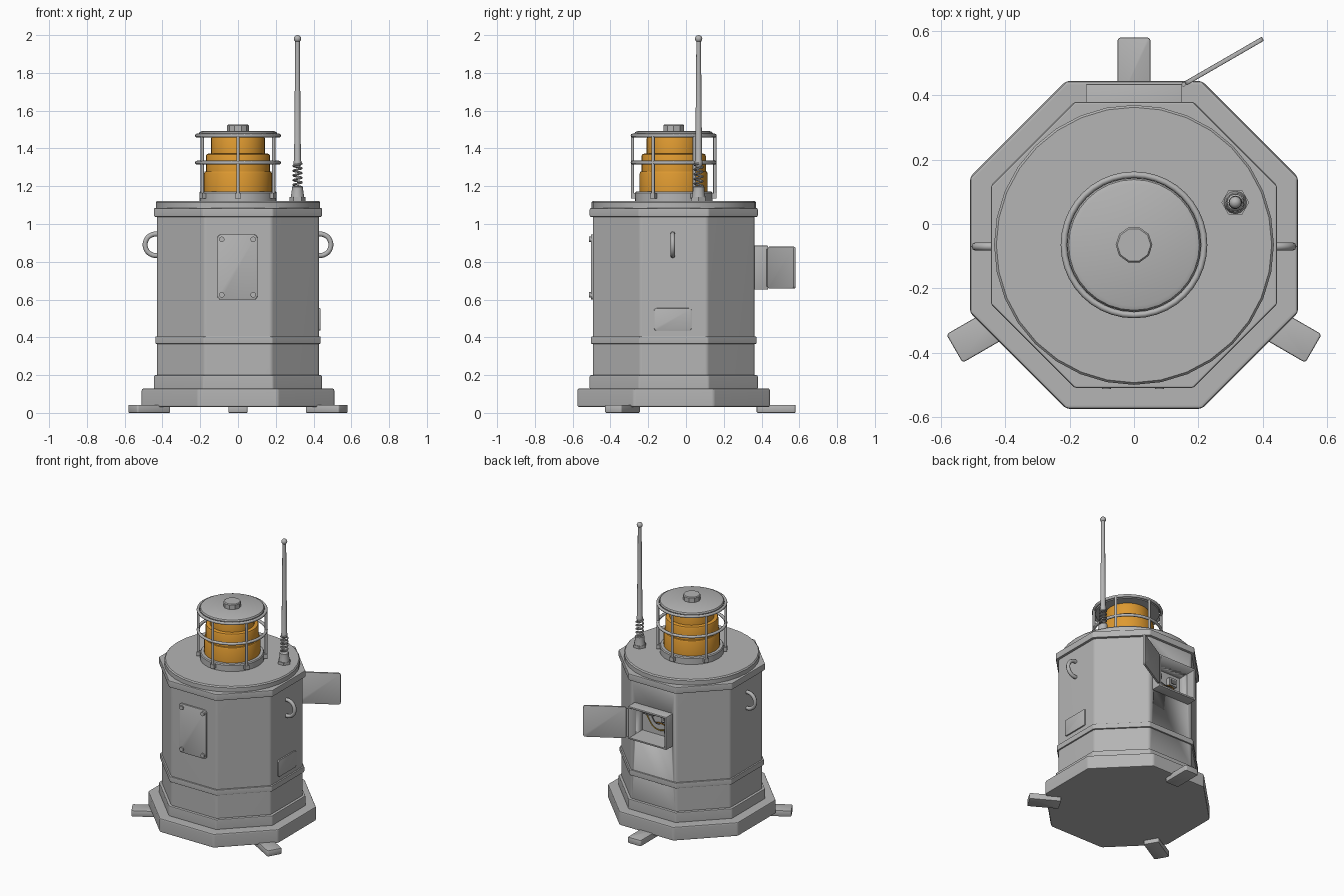
import bpy, bmesh, math
from mathutils import Matrix, Vector

if "Cube" in bpy.data.objects:
    bpy.data.objects.remove(bpy.data.objects["Cube"])

CY = -0.065  # y of the main axis


def material(name, rgb):
    m = bpy.data.materials.new(name)
    m.diffuse_color = (*rgb, 1)
    m.use_nodes = True
    m.node_tree.nodes["Principled BSDF"].inputs["Base Color"].default_value = m.diffuse_color
    return m


GREY = material("grey metal", (0.46, 0.46, 0.46))
AMBER = material("amber glass", (0.73, 0.32, 0.03))
DARK = material("dark grey", (0.17, 0.17, 0.17))
YELLOW = material("yellow wire", (0.72, 0.45, 0.05))


def finish(name, bm, mat, angle=35):
    bmesh.ops.recalc_face_normals(bm, faces=bm.faces)
    me = bpy.data.meshes.new(name)
    bm.to_mesh(me)
    bm.free()
    me.materials.append(mat)
    ob = bpy.data.objects.new(name, me)
    bpy.context.collection.objects.link(ob)
    bpy.ops.object.select_all(action='DESELECT')
    ob.select_set(True)
    bpy.context.view_layer.objects.active = ob
    bpy.ops.object.shade_smooth_by_angle(angle=math.radians(angle))
    return ob


def lathe(name, profile, sides=32, mat=GREY, centre=(0, CY), bevel=0.0, turn=0.0):
    """Solid of stacked polygons; profile holds (radius, z) pairs."""
    bm = bmesh.new()
    rings = []
    for r, z in profile:
        rings.append([bm.verts.new((centre[0] + r * math.cos(a), centre[1] + r * math.sin(a), z))
                      for a in (turn + math.tau * i / sides for i in range(sides))])
    for a, b in zip(rings, rings[1:]):
        for i in range(sides):
            j = (i + 1) % sides
            bm.faces.new((a[i], a[j], b[j], b[i]))
    bm.faces.new(rings[0][::-1])
    bm.faces.new(rings[-1])
    if bevel:
        bmesh.ops.bevel(bm, geom=bm.edges[:], offset=bevel, segments=2, profile=0.5, affect='EDGES')
    ob = finish(name, bm, mat)
    if bevel:
        ob.modifiers.new("normals", 'WEIGHTED_NORMAL').keep_sharp = True
    return ob


def octagon(name, apothem, z0, z1, bevel=0.008):
    r = apothem / math.cos(math.pi / 8)
    return lathe(name, [(r, z0), (r, z1)], 8, bevel=bevel, turn=math.pi / 8)


def block(name, size, loc, mat=GREY, axis=None, corner=0.0, rot=0.0, edge=0.0):
    """Box; corners running along the given axis can be rounded."""
    bm = bmesh.new()
    bmesh.ops.create_cube(bm, size=1)
    bmesh.ops.scale(bm, vec=size, verts=bm.verts)
    if corner:
        picked = [e for e in bm.edges
                  if abs((e.verts[0].co - e.verts[1].co).normalized()[axis]) > 0.9]
        bmesh.ops.bevel(bm, geom=picked, offset=corner, segments=4, profile=0.5, affect='EDGES')
    if edge:
        sharp = [e for e in bm.edges if e.calc_face_angle(0) > 1]
        bmesh.ops.bevel(bm, geom=sharp, offset=edge, segments=2, profile=0.5, affect='EDGES')
    bm.transform(Matrix.Translation(loc) @ Matrix.Rotation(rot, 4, 'Z'))
    return finish(name, bm, mat)


def tube(name, points, radius, mat=GREY, closed=False, res=2):
    cu = bpy.data.curves.new(name, 'CURVE')
    cu.dimensions = '3D'
    cu.bevel_depth = radius
    cu.bevel_resolution = res
    cu.use_fill_caps = True
    sp = cu.splines.new('POLY')
    sp.points.add(len(points) - 1)
    for p, co in zip(sp.points, points):
        p.co = (*co, 1)
    sp.use_cyclic_u = closed
    ob = bpy.data.objects.new(name, cu)
    bpy.context.collection.objects.link(ob)
    bpy.ops.object.select_all(action='DESELECT')
    ob.select_set(True)
    bpy.context.view_layer.objects.active = ob
    bpy.ops.object.convert(target='MESH')
    ob = bpy.context.object
    ob.data.materials.clear()
    ob.data.materials.append(mat)
    bpy.ops.object.shade_smooth_by_angle(angle=math.radians(50))
    return ob


def circle(r, z, n=40):
    return [(r * math.cos(math.tau * i / n), CY + r * math.sin(math.tau * i / n), z) for i in range(n)]


# Octagonal housing
octagon("base_plinth", 0.51, 0.03, 0.13, 0.012)
octagon("lower_collar", 0.445, 0.125, 0.2)
body = octagon("body", 0.428, 0.19, 1.05, 0.012)
octagon("belt", 0.438, 0.365, 0.405, 0.006)
octagon("upper_collar", 0.445, 1.037, 1.085)
lathe("top_disc", [(0.435, 1.08), (0.435, 1.115), (0.428, 1.123)], 32)

# Three feet
for k in range(3):
    a = math.pi / 2 + math.tau * k / 3
    block("foot", (0.205, 0.102, 0.043),
          (0.542 * math.cos(a), CY + 0.542 * math.sin(a), 0.0215), axis=2, corner=0.01, rot=a, edge=0.005)

# Lamp with three amber steps
lathe("lamp_base", [(0.205, 1.12), (0.205, 1.165), (0.2, 1.172)])
for z0, z1, r in ((1.165, 1.28, 0.18), (1.275, 1.372, 0.17), (1.365, 1.465, 0.143)):
    lathe("lamp_lens", [(r, z0), (r, z1 - 0.012), (r - 0.004, z1 - 0.003), (r - 0.012, z1)], 32, AMBER)
lathe("lamp_cap", [(0.205, 1.458), (0.208, 1.478), (0.203, 1.487), (0.19, 1.492)])
lathe("cap_knob", [(0.057, 1.488), (0.057, 1.522), (0.052, 1.528)], 10)

# Guard cage
for z in (1.325, 1.468):
    tube("cage_ring", circle(0.218, z), 0.01, closed=True)
for k in range(6):
    a = math.pi / 2 + math.tau * k / 6
    x, y = 0.218 * math.cos(a), CY + 0.218 * math.sin(a)
    tube("cage_bar", [(x, y, 1.155), (x, y, 1.47)], 0.009)
    block("cage_clip", (0.04, 0.03, 0.028),
          (0.207 * math.cos(a), CY + 0.207 * math.sin(a), 1.15), rot=a)

# Antenna with spring mount
AX, AY = 0.315, 0.067
lathe("antenna_nut", [(0.043, 1.12), (0.043, 1.142)], 6, centre=(AX, AY))
lathe("antenna_socket", [(0.036, 1.14), (0.03, 1.18), (0.03, 1.197), (0.022, 1.2)], 12, centre=(AX, AY))
turns, steps = 5, 70
tube("antenna_spring", [(AX + 0.022 * math.cos(math.tau * turns * i / steps),
                         AY + 0.022 * math.sin(math.tau * turns * i / steps),
                         1.195 + 0.125 * i / steps) for i in range(steps + 1)], 0.0055, res=1)
lathe("antenna_rod", [(0.012, 1.3), (0.021, 1.315), (0.021, 1.33), (0.018, 1.34), (0.012, 1.975)],
      12, centre=(AX, AY))
lathe("antenna_tip", [(0.019 * math.sin(t) + 0.0005, 1.981 - 0.019 * math.cos(t))
                      for t in (math.pi * i / 8 for i in range(9))], 12, centre=(AX, AY))

# Side carrying handles
for s in (-1, 1):
    arc = [(s * (0.435 + 0.057 * math.cos(t)), CY - 0.005, 0.89 + 0.057 * math.sin(t))
           for t in (math.radians(-100 + 200 * i / 20) for i in range(21))]
    tube("handle", arc, 0.013)

# Front cover plate with screws, and side plate
FY = CY - 0.428
block("front_plate", (0.212, 0.016, 0.345), (-0.003, FY - 0.002, 0.772), axis=1, corner=0.02, edge=0.003)
for sx in (-1, 1):
    for sz in (-1, 1):
        block("plate_screw", (0.028, 0.014, 0.028),
              (-0.003 + sx * 0.083, FY - 0.013, 0.772 + sz * 0.147), axis=1, corner=0.0125)
block("side_plate", (0.014, 0.198, 0.118), (0.43, -0.07, 0.495), axis=0, corner=0.012, edge=0.003)

# Rear control box, hollowed together with the housing behind it
box = block("control_box", (0.3, 0.155, 0.232), (0, 0.3575, 0.769), edge=0.004)
cutter = block("box_cutter", (0.276, 0.25, 0.208), (0, 0.415, 0.769))
cutter.hide_render = True
cutter.hide_viewport = True
cutter.display_type = 'WIRE'
for ob in (body, box):
    mod = ob.modifiers.new("recess", 'BOOLEAN')
    mod.object = cutter
    mod.operation = 'DIFFERENCE'
    mod.solver = 'EXACT'

# Open door, hinged at the right edge of the box
d = math.radians(30)
block("box_door", (0.278, 0.014, 0.222),
      (0.16 + 0.139 * math.cos(d), 0.437 + 0.139 * math.sin(d), 0.769), axis=1, corner=0.015, rot=d, edge=0.003)
tube("door_hinge", [(0.154, 0.434, 0.67), (0.154, 0.434, 0.868)], 0.007)

# Electronics and wires inside the box
BY = 0.29
block("terminal_block", (0.08, 0.03, 0.035), (0.075, BY + 0.015, 0.815))
for i in range(4):
    block("terminal", (0.012, 0.008, 0.022), (0.105 - 0.02 * i, BY + 0.032, 0.815), DARK)
block("relay", (0.06, 0.03, 0.055), (-0.06, BY + 0.015, 0.805))
block("relay_face", (0.036, 0.006, 0.03), (-0.06, BY + 0.031, 0.805), DARK)
block("lower_terminal", (0.06, 0.025, 0.025), (-0.08, BY + 0.0125, 0.71))


def wire(name, start, end, sag, mat):
    pts = []
    for i in range(13):
        t = i / 12
        p = Vector(start).lerp(Vector(end), t)
        pts.append((p.x, p.y + 0.02 * math.sin(math.pi * t), p.z - sag * math.sin(math.pi * t)))
    tube(name, pts, 0.004, mat, res=1)


wire("yellow_wire", (0.1, BY + 0.01, 0.795), (-0.06, BY + 0.01, 0.72), 0.035, YELLOW)
wire("amber_wire", (0.03, BY + 0.01, 0.75), (-0.11, BY + 0.01, 0.72), -0.03, AMBER)
wire("dark_wire", (0.06, BY + 0.01, 0.795), (-0.05, BY + 0.01, 0.78), 0.03, DARK)
